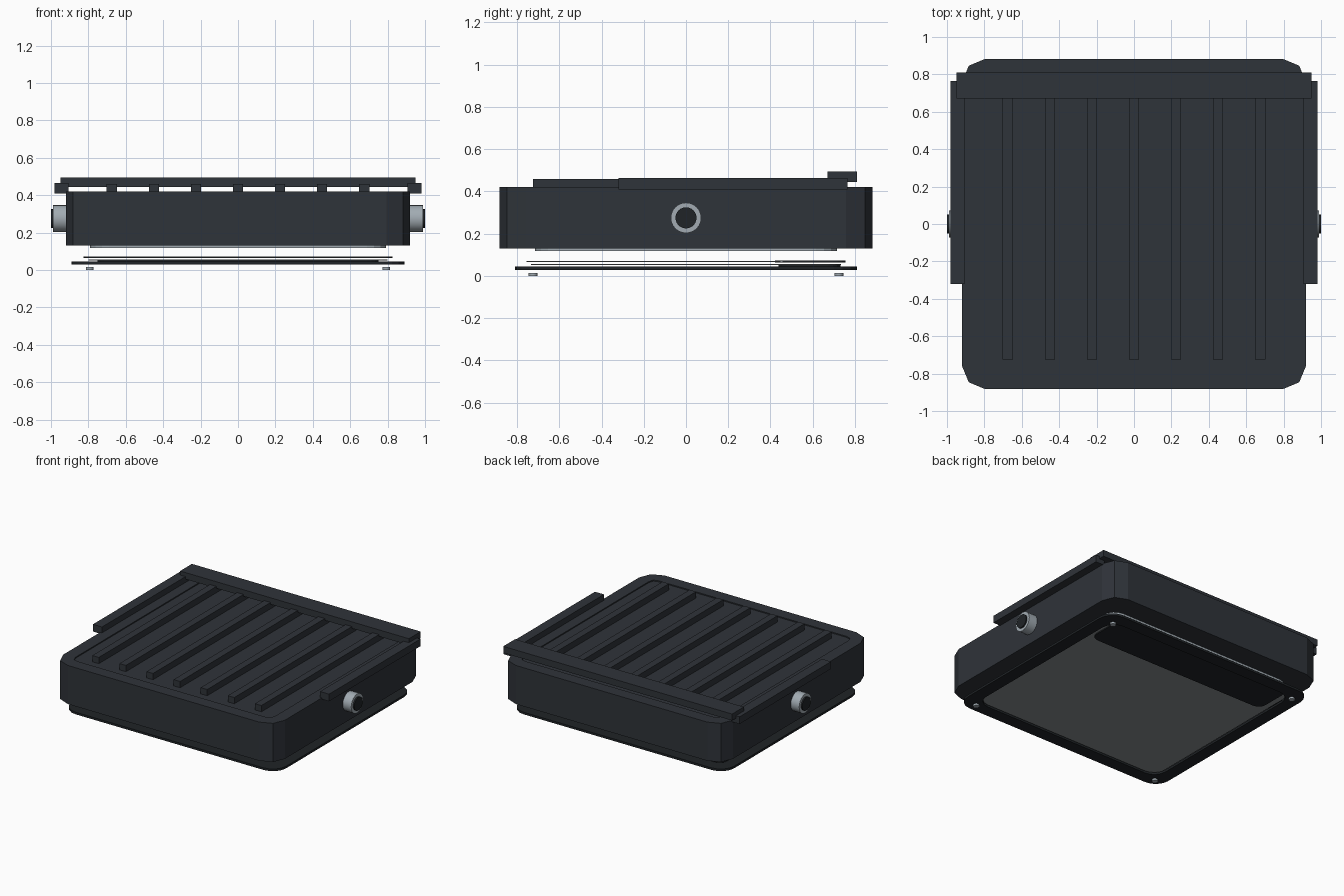
import bpy, bmesh, math
from mathutils import Matrix

if "Cube" in bpy.data.objects:
    bpy.data.objects.remove(bpy.data.objects["Cube"])


def material(name, rgb):
    m = bpy.data.materials.new(name)
    m.diffuse_color = (*rgb, 1)
    m.use_nodes = True
    m.node_tree.nodes["Principled BSDF"].inputs["Base Color"].default_value = m.diffuse_color
    return m


BODY = material("dark_paint", (0.028, 0.033, 0.041))
BLACK = material("black_plastic", (0.014, 0.017, 0.02))
METAL = material("bare_metal", (0.36, 0.41, 0.45))
GLASS = material("frosted_glass", (0.24, 0.26, 0.27))


def finish(bm, name, mat):
    bmesh.ops.recalc_face_normals(bm, faces=bm.faces)
    me = bpy.data.meshes.new(name)
    bm.to_mesh(me)
    bm.free()
    me.materials.append(mat)
    ob = bpy.data.objects.new(name, me)
    bpy.context.collection.objects.link(ob)
    return ob


def outline(hx, hy, r, seg):
    # rounded rectangle outline, counter-clockwise
    pts = []
    for k, (sx, sy) in enumerate(((1, 1), (-1, 1), (-1, -1), (1, -1))):
        for i in range(seg + 1):
            a = math.pi / 2 * (k + i / seg)
            pts.append((sx * (hx - r) + r * math.cos(a),
                        sy * (hy - r) + r * math.sin(a)))
    return pts


def slab(name, hx, hy, z0, z1, r, mat, seg=2, cy=0):
    bm = bmesh.new()
    lo, hi = ([bm.verts.new((x, y + cy, z)) for x, y in outline(hx, hy, r, seg)]
              for z in (z0, z1))
    n = len(lo)
    bm.faces.new(lo[::-1])
    bm.faces.new(hi)
    for i in range(n):
        j = (i + 1) % n
        bm.faces.new((lo[i], lo[j], hi[j], hi[i]))
    return finish(bm, name, mat)


def frame(name, outer, inner, z0, z1, mat):
    bm = bmesh.new()
    loops = [[bm.verts.new((x, y, z)) for x, y in o]
             for o, z in ((outer, z0), (outer, z1), (inner, z1), (inner, z0))]
    n = len(outer)
    for k in range(4):
        a, b = loops[k], loops[(k + 1) % 4]
        for i in range(n):
            j = (i + 1) % n
            bm.faces.new((a[i], a[j], b[j], b[i]))
    return finish(bm, name, mat)


def box(name, x0, x1, y0, y1, z0, z1, mat):
    bm = bmesh.new()
    m = (Matrix.Translation(((x0 + x1) / 2, (y0 + y1) / 2, (z0 + z1) / 2))
         @ Matrix.Diagonal((x1 - x0, y1 - y0, z1 - z0, 1)))
    bmesh.ops.create_cube(bm, size=1, matrix=m)
    return finish(bm, name, mat)


def cylinder(name, r, depth, center, mat, axis="Z", sides=24):
    bm = bmesh.new()
    m = Matrix.Translation(center)
    if axis == "X":
        m = m @ Matrix.Rotation(math.pi / 2, 4, "Y")
    bmesh.ops.create_cone(bm, cap_ends=True, segments=sides, radius1=r,
                          radius2=r, depth=depth, matrix=m)
    for f in bm.faces:
        f.smooth = len(f.verts) == 4
    for e in bm.edges:
        e.smooth = all(len(f.verts) == 4 for f in e.link_faces)
    return finish(bm, name, mat)


# Housing with a shallow recessed top panel
housing = slab("housing", 0.92, 0.883, 0.13, 0.42, 0.125, BODY)
bm = bmesh.new()
bm.from_mesh(housing.data)
bm.faces.ensure_lookup_table()
top = max(bm.faces, key=lambda f: f.calc_center_median().z)
bmesh.ops.inset_individual(bm, faces=[top], thickness=0.094)
rim = bmesh.ops.extrude_discrete_faces(bm, faces=[top])["faces"][0]
bmesh.ops.translate(bm, verts=rim.verts, vec=(0, 0, -0.008))
bm.to_mesh(housing.data)
bm.free()

# Cooling fins
for i in range(7):
    x = (i - 3) * 0.225
    box(f"cooling_fin_{i + 1}", x - 0.027, x + 0.027, -0.725, 0.73, 0.41, 0.459, BODY)

# Rear cross rail and side rails
box("rear_rail", -0.95, 0.95, 0.67, 0.81, 0.445, 0.494, BODY)
for side, s in (("left", -1), ("right", 1)):
    x0, x1 = sorted((s * 0.905, s * 0.98))
    box(f"{side}_rail", x0, x1, -0.32, 0.765, 0.41, 0.464, BODY)
    # Pivot bolts
    cylinder(f"{side}_pivot_collar", 0.072, 0.08, (s * 0.95, 0, 0.275), METAL, "X")
    cylinder(f"{side}_pivot_bolt", 0.05, 0.09, (s * 0.955, 0, 0.275), BLACK, "X")

# Reflector under the housing, then the separated lens layers
slab("reflector", 0.79, 0.715, 0.117, 0.131, 0.1, METAL, 4)
slab("light_panel", 0.82, 0.755, 0.066, 0.071, 0.1, GLASS, 4)
slab("rear_mask_upper", 0.825, 0.167, 0.063, 0.073, 0.06, BLACK, 4, 0.588)
slab("glass", 0.80, 0.735, 0.052, 0.057, 0.09, GLASS, 4)
slab("rear_mask_lower", 0.75, 0.147, 0.044, 0.052, 0.06, BLACK, 4, 0.585)

# Front bezel and its screws
frame("bezel", outline(0.89, 0.81, 0.11, 4), outline(0.795, 0.715, 0.1, 4),
      0.029, 0.045, BLACK)
for i, (sx, sy) in enumerate(((1, 1), (-1, 1), (-1, -1), (1, -1))):
    cylinder(f"screw_{i + 1}", 0.021, 0.015, (sx * 0.793, sy * 0.724, 0.0075),
             METAL, sides=12)
